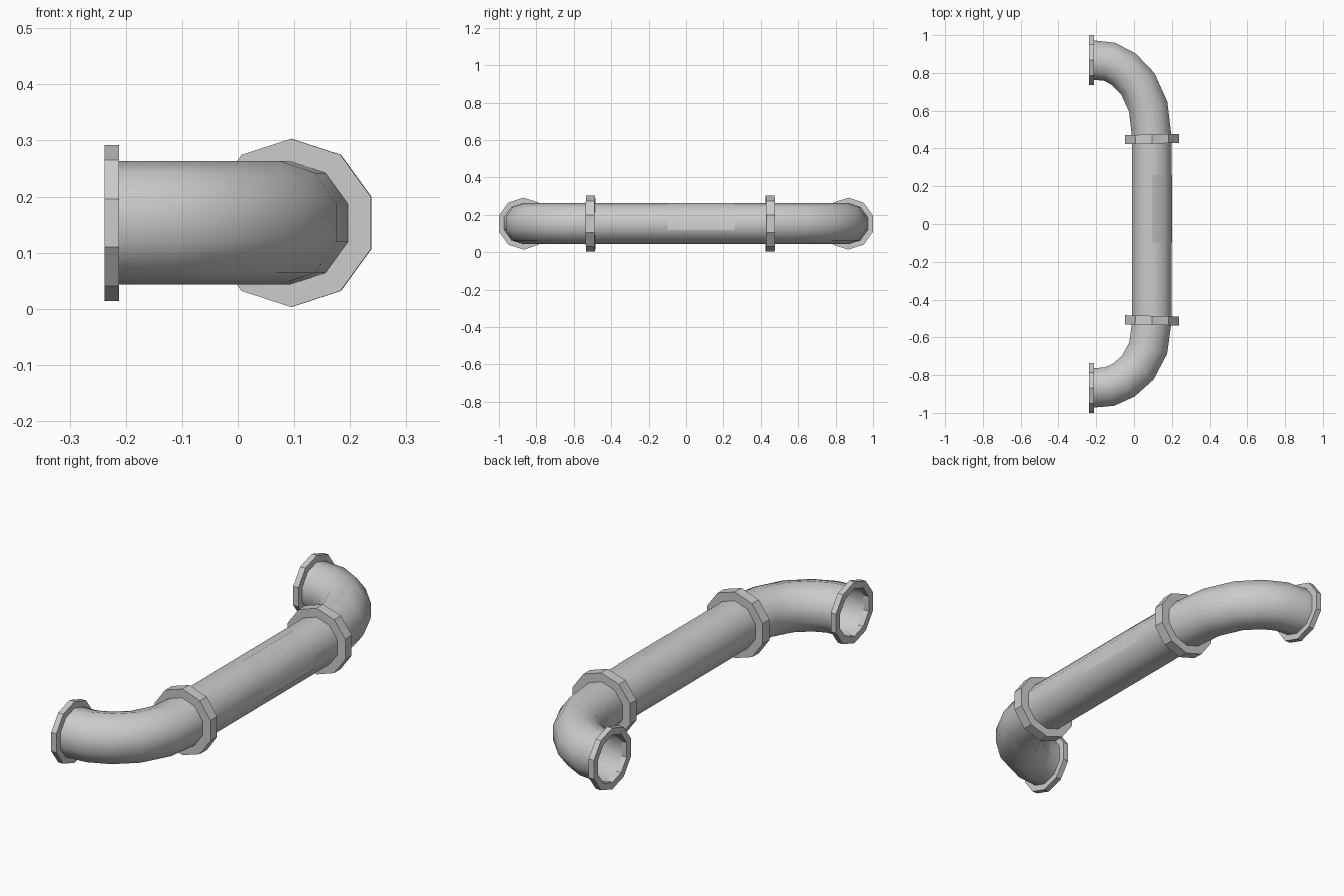
import bpy
from math import cos, sin, radians
from mathutils import Vector

cube = bpy.data.objects.get("Cube")
if cube:
    bpy.data.objects.remove(cube)

grey = bpy.data.materials.new("light grey metal")
grey.use_nodes = True
colour = (0.6, 0.6, 0.6, 1)
grey.diffuse_color = colour
grey.node_tree.nodes["Principled BSDF"].inputs["Base Color"].default_value = colour

SIDES = 10
STEP = 360 / SIDES
AXIS_X, AXIS_Z = 0.095, 0.153
PIPE_R = 0.11
BACK_Y, FRONT_Y, END_Y = 0.45, -0.51, 0.868


def skin(name, rings, closed=False, smooth=True, start=-18, facets=SIDES):
    """Join ten-sided rings of (centre, direction, radius) into a surface."""
    full = facets == SIDES
    count = facets if full else facets + 1
    verts, faces = [], []
    for centre, direction, radius in rings:
        d = direction.normalized()
        side, up = Vector((d.y, -d.x, 0)), Vector((0, 0, 1))
        for k in range(count):
            a = radians(start + STEP * k)
            verts.append(centre + radius * (cos(a) * side + sin(a) * up))
    n = len(rings)
    for i in range(n if closed else n - 1):
        j = (i + 1) % n
        for k in range(facets):
            m = (k + 1) % count
            faces.append((i * count + k, j * count + k, j * count + m, i * count + m))
    mesh = bpy.data.meshes.new(name)
    mesh.from_pydata(verts, [], faces)
    mesh.materials.append(grey)
    mesh.polygons.foreach_set("use_smooth", [smooth] * len(faces))
    obj = bpy.data.objects.new(name, mesh)
    bpy.context.collection.objects.link(obj)
    return obj


def flange(name, centre, direction, outer, inner, width):
    """Flat-sided collar with an open bore."""
    d = direction.normalized()
    a, b = centre - d * width / 2, centre + d * width / 2
    skin(name, [(a, d, inner), (a, d, outer), (b, d, outer), (b, d, inner)],
         closed=True, smooth=False)


def elbow(name, joint_y, end_y):
    """Bend from the straight pipe round to the open end."""
    path = [(0.095, 0), (0.075, 0.41), (0.02, 0.70), (-0.055, 0.885),
            (-0.13, 0.98), (-0.22, 1)]
    pts = [Vector((x, joint_y + f * (end_y - joint_y), AXIS_Z)) for x, f in path]
    rings = []
    for i, p in enumerate(pts):
        direction = pts[min(i + 1, len(pts) - 1)] - pts[max(i - 1, 0)]
        if i == 0:
            direction = Vector((0, end_y - joint_y, 0))
        if i == len(pts) - 1:
            direction = Vector((-1, 0, 0))
        rings.append((p, direction, PIPE_R))
    skin(name, rings)


# Straight pipe
along = Vector((0, 1, 0))
skin("straight_pipe", [(Vector((AXIS_X, y, AXIS_Z)), along, PIPE_R)
                       for y in (FRONT_Y, BACK_Y)])

# Thin plate wrapped over the left side of the pipe
skin("side_plate", [(Vector((AXIS_X, y, AXIS_Z)), along, PIPE_R + 0.001)
                    for y in (-0.1, 0.26)], facets=3)

# Bends, slightly tilted joint flanges and end flanges
for label, joint_y, s in (("back", BACK_Y, 1), ("front", FRONT_Y, -1)):
    elbow(label + "_elbow", joint_y, s * END_Y)
    flange(label + "_joint_flange", Vector((AXIS_X, joint_y, AXIS_Z)),
           Vector((-0.022, s, 0)), 0.15, 0.105, 0.048)
    flange(label + "_end_flange", Vector((-0.225, s * END_Y, AXIS_Z)),
           Vector((-1, 0, 0)), 0.139, 0.108, 0.026)
